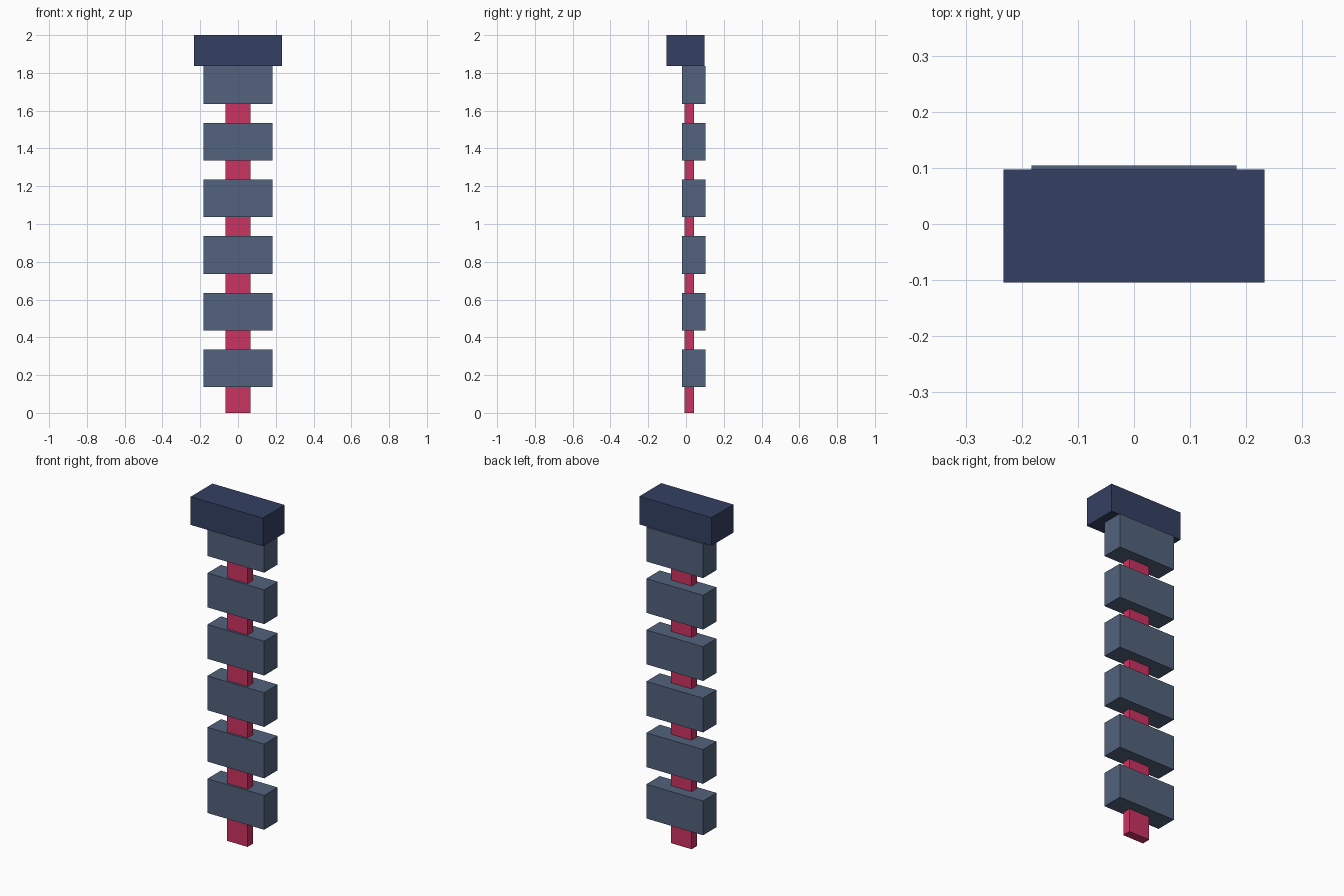
import bpy

cube = bpy.data.objects.get("Cube")
if cube:
    bpy.data.objects.remove(cube, do_unlink=True)


def srgb(r, g, b):
    def lin(c):
        c /= 255
        return c / 12.92 if c <= 0.04045 else ((c + 0.055) / 1.055) ** 2.4
    return (lin(r), lin(g), lin(b), 1.0)


def material(name, colour):
    mat = bpy.data.materials.new(name)
    mat.use_nodes = True
    mat.diffuse_color = colour
    mat.node_tree.nodes["Principled BSDF"].inputs["Base Color"].default_value = colour
    return mat


def box(name, mat, half_x, y0, y1, z0, z1):
    bpy.ops.mesh.primitive_cube_add(size=1, location=(0, (y0 + y1) / 2, (z0 + z1) / 2))
    obj = bpy.context.object
    obj.name = name
    obj.scale = (2 * half_x, y1 - y0, z1 - z0)
    bpy.ops.object.transform_apply(location=False, rotation=False, scale=True)
    obj.data.materials.append(mat)
    return obj


navy = material("navy", srgb(52, 64, 98))
slate = material("slate", srgb(82, 98, 124))
crimson = material("crimson", srgb(203, 52, 98))

# Thin central strip joining all the blocks
box("spine_strip", crimson, 0.067, -0.007, 0.043, 0, 1.85)

# Evenly spaced blocks along the strip
BLOCK_HEIGHT, SPACING = 0.2, 0.3
for i in range(6):
    base = 0.136 + i * SPACING
    box(f"block_{i + 1}", slate, 0.183, -0.02, 0.104, base, base + BLOCK_HEIGHT)

# Wide cap at the top
box("top_cap", navy, 0.233, -0.104, 0.097, 1.836, 2.0)
